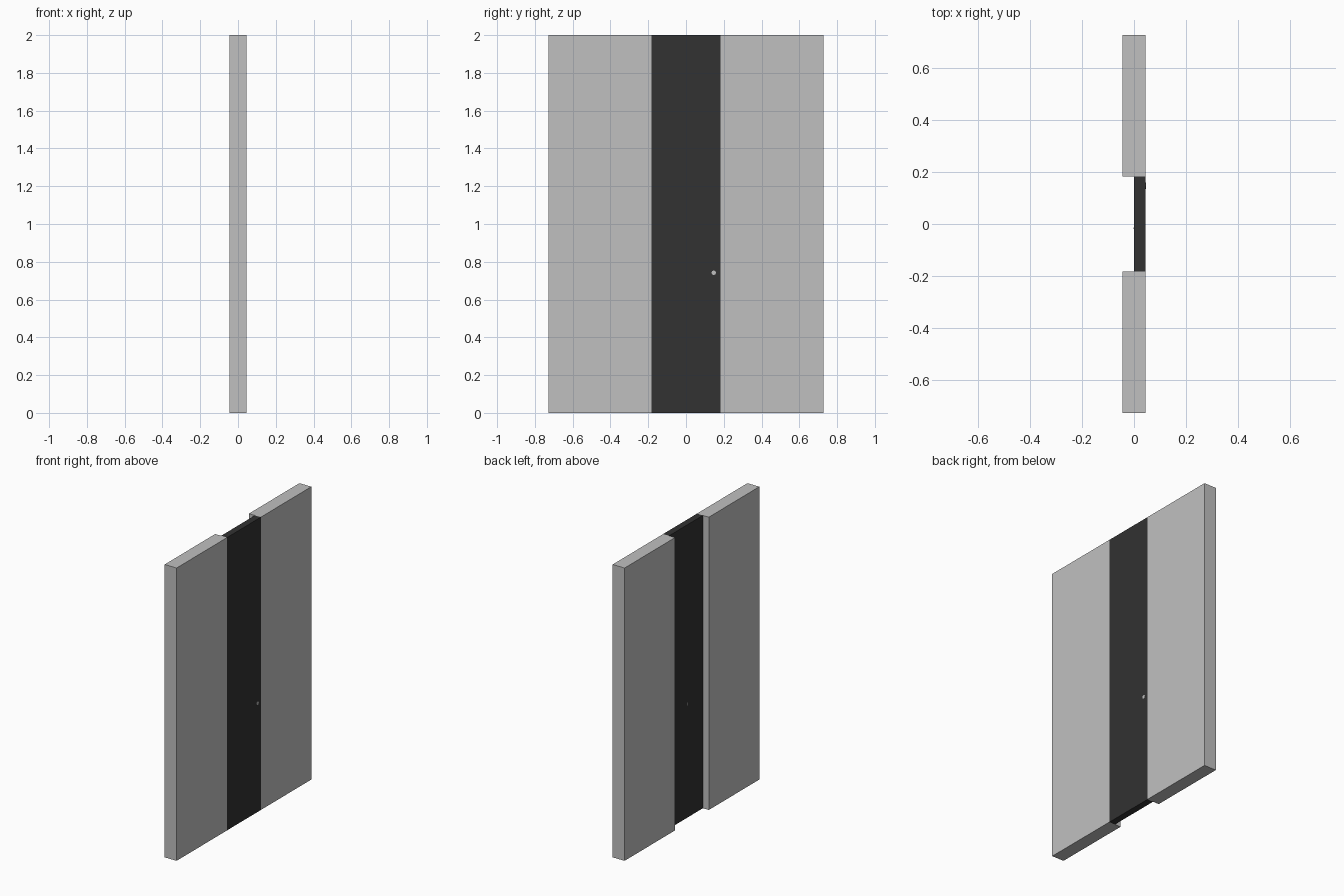
import bpy
import math

if "Cube" in bpy.data.objects:
    bpy.data.objects.remove(bpy.data.objects["Cube"])


def material(name, value):
    m = bpy.data.materials.new(name)
    m.diffuse_color = (value, value, value, 1)
    m.use_nodes = True
    m.node_tree.nodes["Principled BSDF"].inputs["Base Color"].default_value = m.diffuse_color
    return m


grey = material("light grey", 0.53)
dark = material("charcoal", 0.032)


def box(name, lo, hi, mat):
    bpy.ops.mesh.primitive_cube_add(size=1, location=[(a + b) / 2 for a, b in zip(lo, hi)])
    ob = bpy.context.object
    ob.name = name
    ob.scale = [b - a for a, b in zip(lo, hi)]
    bpy.ops.object.transform_apply(location=False, rotation=False, scale=True)
    ob.data.materials.append(mat)
    return ob


HALF_T, HALF_W, GAP = 0.045, 0.727, 0.182

# Thick side panels
box("side_panel_near", (-HALF_T, -HALF_W, 0), (HALF_T, -GAP, 2), grey)
box("side_panel_far", (-HALF_T, GAP, 0), (HALF_T, HALF_W, 2), grey)

# Thin dark centre panel, flush with the right face
box("centre_panel", (0, -GAP, 0), (HALF_T, GAP, 2), dark)

# Tiny flush stud on the right face
bpy.ops.mesh.primitive_cylinder_add(vertices=8, radius=0.012, depth=0.002,
                                    location=(HALF_T, 0.147, 0.742),
                                    rotation=(0, math.pi / 2, 0))
stud = bpy.context.object
stud.name = "stud"
stud.data.materials.append(grey)

# Small light fleck on the recessed face
box("back_fleck", (-0.001, -0.02, 0.765), (0.001, -0.014, 0.785), grey)
